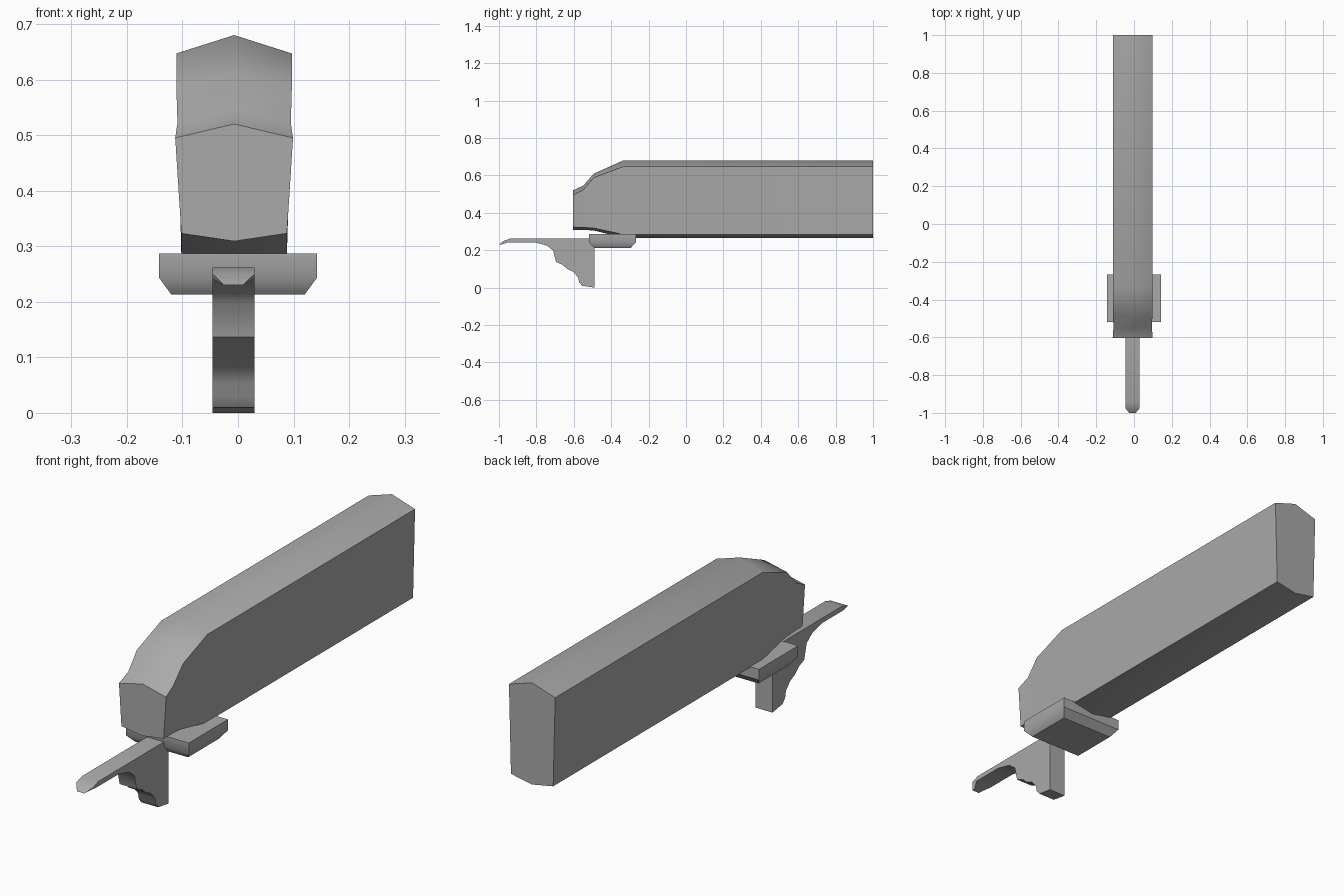
import bpy
import bmesh
import math

cube = bpy.data.objects.get("Cube")
if cube:
    bpy.data.objects.remove(cube)

grey = bpy.data.materials.new("mid grey")
grey.use_nodes = True
grey.diffuse_color = (0.4, 0.4, 0.4, 1)
grey.node_tree.nodes["Principled BSDF"].inputs["Base Color"].default_value = (0.4, 0.4, 0.4, 1)


def loft(name, rings):
    """Skin a series of closed rings and cap both ends."""
    bm = bmesh.new()
    loops = [[bm.verts.new(p) for p in ring] for ring in rings]
    for a, b in zip(loops, loops[1:]):
        for i in range(len(a)):
            j = (i + 1) % len(a)
            bm.faces.new((a[i], a[j], b[j], b[i]))
    bm.faces.new(loops[0])
    bm.faces.new(loops[-1])
    bmesh.ops.recalc_face_normals(bm, faces=bm.faces)
    mesh = bpy.data.meshes.new(name)
    bm.to_mesh(mesh)
    bm.free()
    mesh.materials.append(grey)
    obj = bpy.data.objects.new(name, mesh)
    bpy.context.collection.objects.link(obj)
    bpy.ops.object.select_all(action='DESELECT')
    obj.select_set(True)
    bpy.context.view_layer.objects.active = obj
    bpy.ops.object.shade_smooth_by_angle(angle=math.radians(42))
    return obj


# Long six-sided body: y, ridge, shoulder, lower corner, keel, shoulder half width
MID = -0.007
stations = [
    (-0.604, 0.520, 0.495, 0.323, 0.309, 0.106),
    (-0.550, 0.545, 0.522, 0.322, 0.309, 0.102),
    (-0.492, 0.610, 0.588, 0.318, 0.305, 0.104),
    (-0.335, 0.680, 0.647, 0.284, 0.266, 0.104),
    (1.000, 0.680, 0.647, 0.284, 0.266, 0.104),
]
loft("body", [[(MID, y, ridge), (MID + w, y, shoulder), (MID + 0.095, y, corner),
               (MID, y, keel), (MID - 0.095, y, corner), (MID - w, y, shoulder)]
              for y, ridge, shoulder, corner, keel, w in stations])


# Mounting plate with chamfered underside
def rectangle(half_width, front, back, z):
    return [(-half_width, front, z), (half_width, front, z),
            (half_width, back, z), (-half_width, back, z)]


loft("mounting_plate", [rectangle(0.12, -0.492, -0.295, 0.213),
                        rectangle(0.142, -0.519, -0.267, 0.243),
                        rectangle(0.142, -0.519, -0.267, 0.287)])

# Lever with stepped bracket, extruded sideways from its side profile
profile = [
    (-0.49, 0.262), (-0.94, 0.262), (-0.975, 0.25), (-1.0, 0.23),
    (-0.985, 0.23), (-0.95, 0.242), (-0.81, 0.242), (-0.745, 0.225),
    (-0.71, 0.198), (-0.695, 0.137), (-0.66, 0.122), (-0.636, 0.1),
    (-0.604, 0.085), (-0.577, 0.055), (-0.572, 0.03), (-0.556, 0.01), (-0.49, 0.0),
]


def lever_side(half_width):
    # The tip narrows at its front end
    return [(-0.008 + half_width * (0.45 if y < -0.98 else 1), y, z) for y, z in profile]


loft("lever", [lever_side(-0.038), lever_side(0.038)])
